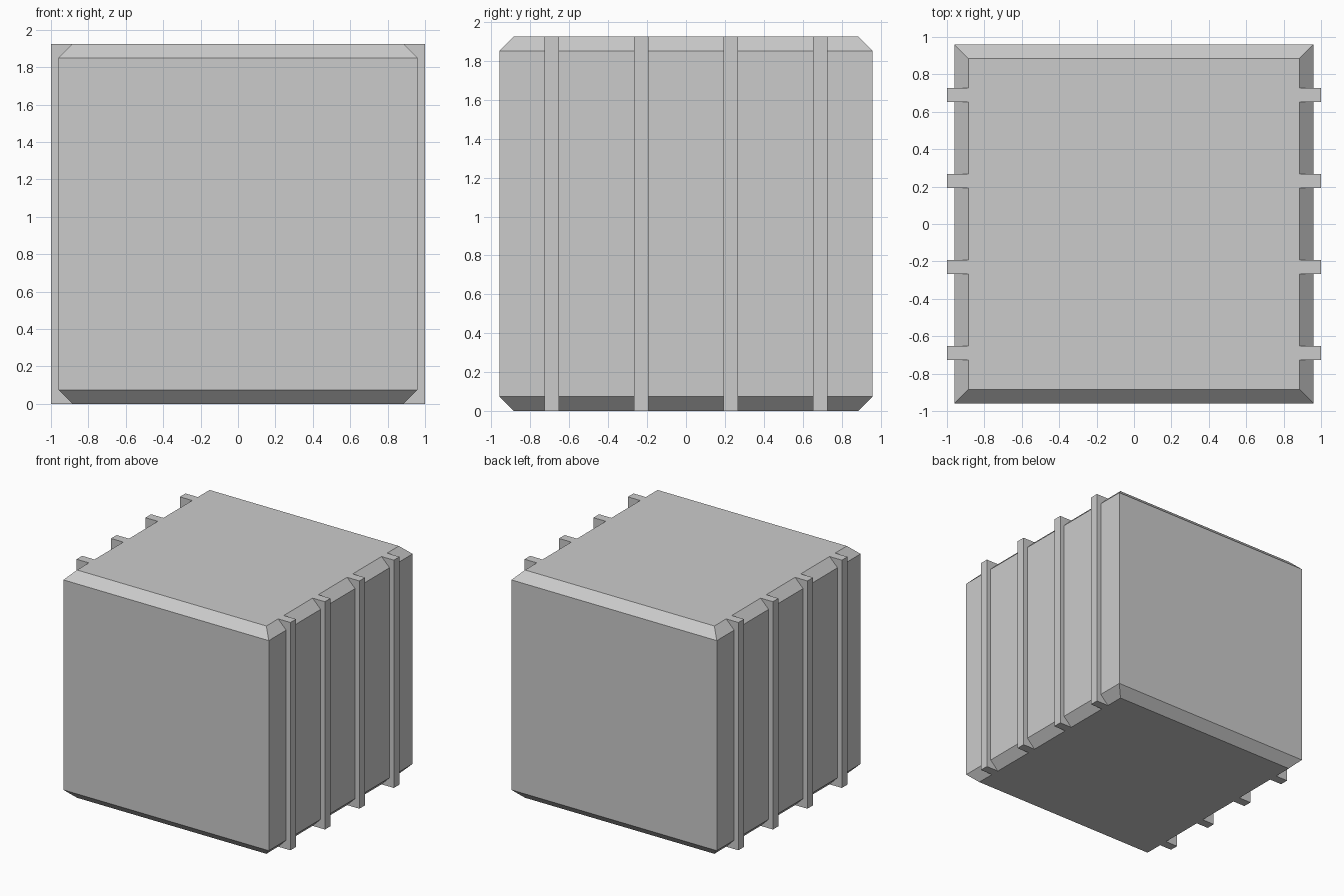
import bpy
import bmesh

if "Cube" in bpy.data.objects:
    bpy.data.objects.remove(bpy.data.objects["Cube"])

HALF, INSET, OUTER = 0.96, 0.885, 1.0
HEIGHT, CHAMFER = 1.925, 0.075
RIB_WIDTH = 0.075


def add_object(name, bm):
    bmesh.ops.recalc_face_normals(bm, faces=bm.faces)
    mesh = bpy.data.meshes.new(name)
    bm.to_mesh(mesh)
    bm.free()
    obj = bpy.data.objects.new(name, mesh)
    bpy.context.collection.objects.link(obj)
    return obj


# Crate body: square rings joined upward, chamfered at top and bottom
bm = bmesh.new()
rings = []
for r, z in ((INSET, 0), (HALF, CHAMFER), (HALF, HEIGHT - CHAMFER), (INSET, HEIGHT)):
    rings.append([bm.verts.new((sx * r, sy * r, z))
                  for sx, sy in ((-1, -1), (1, -1), (1, 1), (-1, 1))])
for low, high in zip(rings, rings[1:]):
    for i in range(4):
        j = (i + 1) % 4
        bm.faces.new((low[i], low[j], high[j], high[i]))
bm.faces.new(rings[0][::-1])
bm.faces.new(rings[-1])
add_object("crate_body", bm)

# Full-height ribs: four on each side, flush with the top and bottom
for side, sx in (("left", -1), ("right", 1)):
    for n, y in enumerate((-0.69, -0.23, 0.23, 0.69), 1):
        bm = bmesh.new()
        bmesh.ops.create_cube(bm, size=1)
        bmesh.ops.scale(bm, vec=(OUTER - INSET, RIB_WIDTH, HEIGHT), verts=bm.verts)
        bmesh.ops.translate(bm, vec=(sx * (OUTER + INSET) / 2, y, HEIGHT / 2),
                            verts=bm.verts)
        add_object(f"{side}_rib_{n}", bm)
